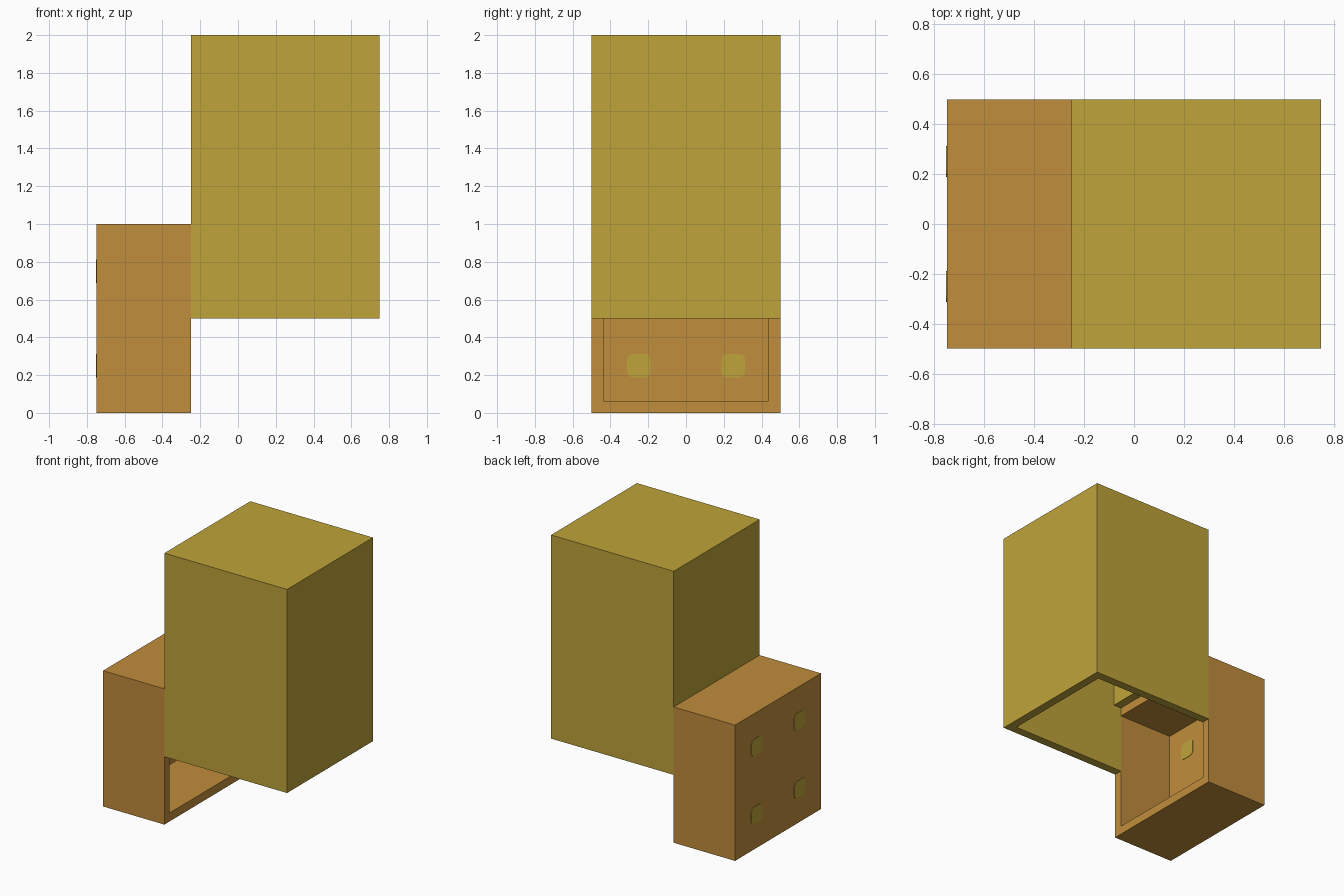
import bpy, bmesh
from mathutils import Vector

if "Cube" in bpy.data.objects:
    bpy.data.objects.remove(bpy.data.objects["Cube"], do_unlink=True)

WALL = 0.0625


def material(name, rgb):
    mat = bpy.data.materials.new(name)
    mat.use_nodes = True
    color = (*rgb, 1)
    mat.diffuse_color = color
    mat.node_tree.nodes["Principled BSDF"].inputs["Base Color"].default_value = color
    return mat


yellow = material("mustard yellow", (0.52, 0.37, 0.042))
orange = material("wood orange", (0.53, 0.266, 0.045))


def finish(name, bm, mat):
    bmesh.ops.recalc_face_normals(bm, faces=bm.faces)
    mesh = bpy.data.meshes.new(name)
    bm.to_mesh(mesh)
    bm.free()
    mesh.materials.append(mat)
    obj = bpy.data.objects.new(name, mesh)
    bpy.context.collection.objects.link(obj)
    return obj


def box(lo, hi):
    bm = bmesh.new()
    bmesh.ops.create_cube(bm, size=1)
    lo, hi = Vector(lo), Vector(hi)
    bmesh.ops.scale(bm, vec=hi - lo, verts=bm.verts)
    bmesh.ops.translate(bm, vec=(lo + hi) / 2, verts=bm.verts)
    return bm


def prism(profile, y0, y1):
    bm = bmesh.new()
    face = bm.faces.new([bm.verts.new((x, y0, z)) for x, z in profile])
    side = bmesh.ops.extrude_face_region(bm, geom=[face])["geom"]
    moved = [v for v in side if isinstance(v, bmesh.types.BMVert)]
    bmesh.ops.translate(bm, vec=(0, y1 - y0, 0), verts=moved)
    return bm


# Side tray: a box whose inner side is hollowed out
bm = box((-0.75, -0.5, 0), (-0.25, 0.5, 1))
bm.faces.ensure_lookup_table()
mouth = max(bm.faces, key=lambda f: f.calc_center_median().x)
bmesh.ops.inset_region(bm, faces=[mouth], thickness=WALL, use_even_offset=True)
pushed = bmesh.ops.extrude_face_region(bm, geom=[mouth])["geom"]
bmesh.ops.translate(bm, vec=(WALL - 0.5, 0, 0),
                    verts=[v for v in pushed if isinstance(v, bmesh.types.BMVert)])
if mouth.is_valid:
    bmesh.ops.delete(bm, geom=[mouth], context="FACES_ONLY")
finish("side_tray", bm, orange)

# Tall cover: open underneath, with a side gap that meets the tray mouth
cover = finish("tall_cover", box((-0.25, -0.5, 0.5), (0.75, 0.5, 2)), yellow)
inner_x, inner_z = 0.75 - WALL, 2 - WALL
hollow = [(-0.4, 0.4), (inner_x, 0.4), (inner_x, inner_z),
          (WALL - 0.25, inner_z), (WALL - 0.25, 1), (-0.4, 1)]
cutter = finish("cover_cutter", prism(hollow, WALL - 0.5, 0.5 - WALL), yellow)
cutter.hide_render = True
cut = cover.modifiers.new("hollow", "BOOLEAN")
cut.operation, cut.solver, cut.object = "DIFFERENCE", "EXACT", cutter
graph = bpy.context.evaluated_depsgraph_get()
cover_mesh = bpy.data.meshes.new_from_object(cover.evaluated_get(graph))
cover.modifiers.clear()
cover.data = cover_mesh
bpy.data.objects.remove(cutter, do_unlink=True)

# Rounded square bolt marks on both faces of the tray's back wall
THICK = 0.003
for side, x in (("outer", -0.75), ("inner", WALL - 0.75)):
    for row, z in (("lower", 0.25), ("upper", 0.75)):
        for end, y in (("front", -0.25), ("back", 0.25)):
            r = 0.0625
            bm = box((x - THICK, y - r, z - r), (x + THICK, y + r, z + r))
            corners = [e for e in bm.edges
                       if abs(e.verts[0].co.x - e.verts[1].co.x) > THICK]
            bmesh.ops.bevel(bm, geom=corners, offset=0.03, segments=3,
                            profile=0.5, affect="EDGES")
            finish(f"{side}_{row}_{end}_bolt", bm, yellow)
